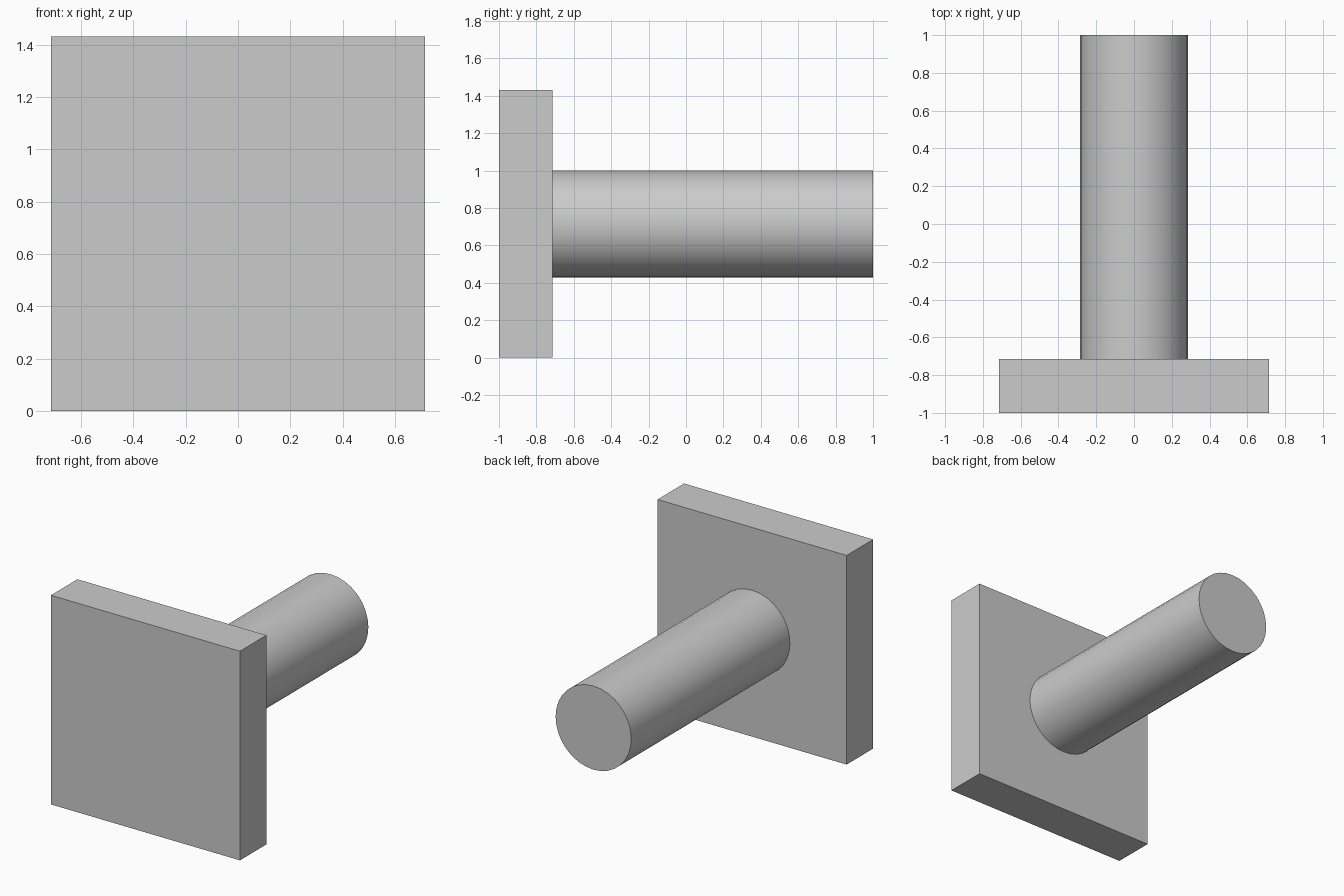
import bpy
import math

cube = bpy.data.objects.get("Cube")
if cube:
    bpy.data.objects.remove(cube, do_unlink=True)

# Proportions: a square plate with a round post behind it
SIDE = 1.43
THICK = 0.286
RADIUS = 0.286
PLATE_BACK = -1 + THICK

grey = bpy.data.materials.new("plain grey")
grey.use_nodes = True
colour = (0.6, 0.6, 0.6, 1)
grey.diffuse_color = colour
grey.node_tree.nodes["Principled BSDF"].inputs["Base Color"].default_value = colour


def finish(name):
    obj = bpy.context.object
    obj.name = obj.data.name = name
    obj.data.materials.append(grey)
    bpy.ops.object.transform_apply(location=False, rotation=True, scale=True)
    return obj


# Square mounting plate at the front
bpy.ops.mesh.primitive_cube_add(size=1, location=(0, -1 + THICK / 2, SIDE / 2))
bpy.context.object.scale = (SIDE, THICK, SIDE)
finish("mounting_plate")

# Round post reaching back from the plate centre
bpy.ops.mesh.primitive_cylinder_add(
    vertices=32, radius=RADIUS, depth=1 - PLATE_BACK,
    location=(0, (1 + PLATE_BACK) / 2, SIDE / 2),
    rotation=(math.pi / 2, 0, 0))
finish("round_post")
bpy.ops.object.shade_smooth_by_angle(angle=math.radians(30))
